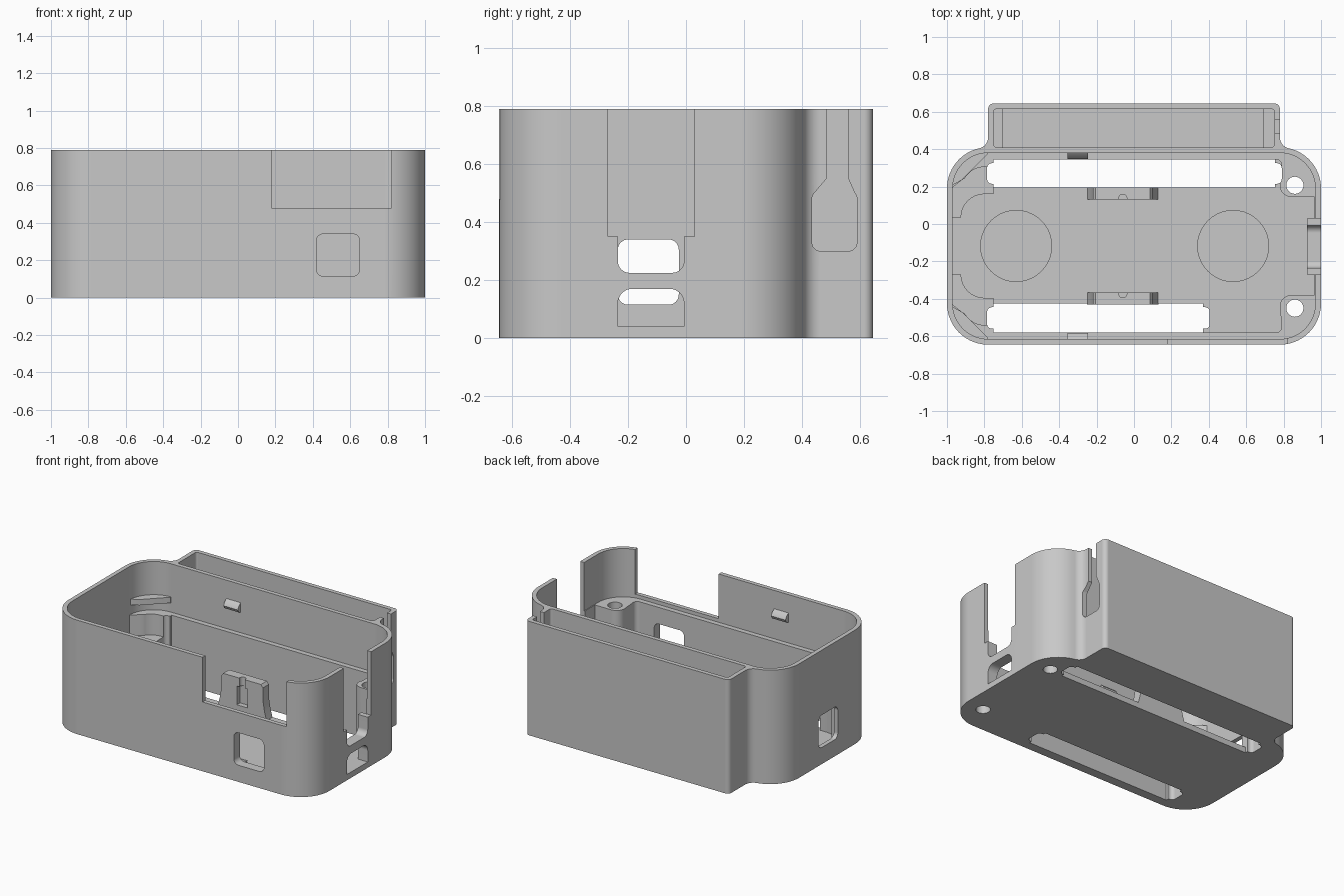
import bpy, bmesh, math
from mathutils import Vector

cube = bpy.data.objects.get("Cube")
if cube:
    bpy.data.objects.remove(cube, do_unlink=True)

GREY = (0.58, 0.58, 0.58, 1)
grey = bpy.data.materials.new("plain grey")
grey.use_nodes = True
grey.diffuse_color = GREY
grey.node_tree.nodes["Principled BSDF"].inputs["Base Color"].default_value = GREY

HEIGHT, FLOOR, LEDGE = 0.79, 0.04, 0.455
MID = -0.1175                     # front/back symmetry line of the main bay


def arc(cx, cy, r, a0, a1, n=14):
    angles = [math.radians(a0 + (a1 - a0) * i / n) for i in range(n + 1)]
    return [(cx + r * math.cos(a), cy + r * math.sin(a)) for a in angles]


def rounded(x0, x1, y0, y1, r, n=8):
    return (arc(x1 - r, y0 + r, r, -90, 0, n) + arc(x1 - r, y1 - r, r, 0, 90, n)
            + arc(x0 + r, y1 - r, r, 90, 180, n) + arc(x0 + r, y0 + r, r, 180, 270, n))


def rect(x0, x1, y0, y1):
    return [(x0, y0), (x1, y0), (x1, y1), (x0, y1)]


def flip_y(pts):
    return [(x, 2 * MID - y) for x, y in reversed(pts)]


def prism(name, pts, lo, hi, axis="z"):
    """Extrude a 2D outline along an axis."""
    place = {"z": lambda a, b, c: (a, b, c),
             "x": lambda a, b, c: (c, a, b),
             "y": lambda a, b, c: (a, c, b)}[axis]
    bm = bmesh.new()
    base = bm.faces.new([bm.verts.new(place(a, b, lo)) for a, b in pts])
    res = bmesh.ops.extrude_face_region(bm, geom=[base])
    top = [v for v in res["geom"] if isinstance(v, bmesh.types.BMVert)]
    bmesh.ops.translate(bm, verts=top, vec=Vector(place(0, 0, hi - lo)))
    bmesh.ops.remove_doubles(bm, verts=bm.verts, dist=1e-5)
    bmesh.ops.recalc_face_normals(bm, faces=bm.faces)
    mesh = bpy.data.meshes.new(name)
    bm.to_mesh(mesh)
    bm.free()
    mesh.materials.append(grey)
    obj = bpy.data.objects.new(name, mesh)
    bpy.context.collection.objects.link(obj)
    return obj


def combine(obj, tool, operation="DIFFERENCE"):
    """Apply a boolean and discard the tool."""
    tool.hide_render = True
    mod = obj.modifiers.new("cut", "BOOLEAN")
    mod.operation, mod.object, mod.solver = operation, tool, "EXACT"
    bpy.context.view_layer.objects.active = obj
    bpy.ops.object.modifier_apply(modifier=mod.name)
    bpy.data.objects.remove(tool, do_unlink=True)


def cut(obj, pts, lo, hi, axis="z"):
    combine(obj, prism("cutter", pts, lo, hi, axis))


# Outer shell: rounded body flowing into the rear compartment
half = (arc(0.78, -0.425, 0.22, -90, 0) + arc(0.78, 0.19, 0.22, 0, 77.6)
        + arc(0.84, 0.4635, 0.06, 257.6, 180) + arc(0.75, 0.615, 0.03, 0, 90, 6))
case = prism("case_body", half + [(-x, y) for x, y in reversed(half)], 0, HEIGHT)

# Main bay above the ledge
cut(case, rounded(-0.97, 0.97, -0.615, 0.38, 0.19, 14), LEDGE, 1)

# Main bay below the ledge, leaving corner posts and lower corner steps
right = ([(-0.75, 0.345)] + arc(0.76, 0.315, 0.03, 90, 0, 6)
         + arc(0.84, 0.205, 0.06, 180, 270, 8) + [(0.965, 0.145)])
high = [(-0.97, 0.195), (-0.92, 0.235)] + arc(-0.8, 0.185, 0.12, 150, 90, 8) + [(-0.75, 0.305)] + right
low = [(-0.97, 0.035)] + arc(-0.8, 0.035, 0.125, 180, 90, 8) + [(-0.75, 0.16)] + right
cut(case, high + flip_y(high), 0.31, 0.5)
cut(case, low + flip_y(low), FLOOR, 0.4)

# Rear compartment with narrower lower part
cut(case, rounded(-0.75, 0.75, 0.41, 0.615, 0.015, 4), 0.25, 1)
cut(case, rect(-0.7, 0.69, 0.41, 0.615), FLOOR, 0.3)

# Thick port pad inside the end wall
combine(case, prism("pad", rect(0.925, 0.985, -0.27, 0.03), 0.02, 0.35), "UNION")

# Long floor slots with stepped, rounded ends
for x_end, y0, y1 in ((0.79, 0.195, 0.345), (0.405, -0.58, -0.425)):
    cut(case, rect(-0.75, x_end - 0.035, y0, y1), -0.1, 0.3)
    cut(case, rounded(-0.785, x_end, y0 + 0.02, y1 - 0.02, 0.025), -0.1, 0.5)

# Floor recesses and screw holes
for x in (-0.63, 0.53):
    cut(case, arc(x, MID, 0.19, 0, 360, 40), 0.025, 0.1)
for y in (0.207, -0.45):
    cut(case, arc(0.86, y, 0.046, 0, 360, 24), -0.1, 0.6)

# Front notch and square window
cut(case, rect(0.18, 0.82, 0.48, 1), -0.8, -0.5, "y")
cut(case, rounded(0.42, 0.65, 0.115, 0.34, 0.035), -0.8, -0.5, "y")

# Window in the opposite end wall
cut(case, rounded(-0.235, -0.025, 0.115, 0.34, 0.035), -1.1, -0.9, "x")

# End wall slot and the two ports below it
cut(case, rect(-0.27, 0.03, 0.35, 1), 0.88, 1.1, "x")
cut(case, rounded(-0.235, -0.007, 0.225, 0.45, 0.04), 0.88, 1.1, "x")
port = [(-0.235, FLOOR), (-0.007, FLOOR)] + arc(-0.057, 0.12, 0.05, 0, 90, 8) + arc(-0.185, 0.12, 0.05, 90, 180, 8)
cut(case, port, 0.88, 1.1, "x")

# Keyhole slot in the rear compartment end
key = (arc(0.465, 0.33, 0.03, 180, 270, 6) + arc(0.56, 0.33, 0.03, 270, 360, 6)
       + arc(0.56, 0.48, 0.03, 0, 40, 4) + [(0.56, 0.55), (0.56, 1), (0.485, 1), (0.485, 0.55)]
       + arc(0.465, 0.48, 0.03, 140, 180, 4))
cut(case, key, 0.72, 0.85, "x")

parts = [case]
for side in ("back", "front"):
    sign = 1 if side == "back" else -1

    def place(pts):
        return pts if sign > 0 else flip_y(pts)

    def span(a, b):
        return (a, b) if sign > 0 else (2 * MID - b, 2 * MID - a)

    # Flared bracket with a nut slot and a screw bore
    profile = [(-0.25, 0.03), (0.13, 0.03), (0.112, 0.1), (0.1, 0.17), (0.1, 0.26), (0.085, 0.28),
               (-0.205, 0.28), (-0.22, 0.26), (-0.22, 0.17), (-0.232, 0.1)]
    bracket = prism(side + "_bracket", profile, *span(0.13, 0.195), "y")
    cut(bracket, rect(-0.1, -0.02, 0.09, 0.22), *span(0.1, 0.165), "y")
    cut(bracket, place(arc(-0.06, 0.137, 0.022, 0, 360, 20)), 0.15, 0.4)

    # Wedge shaped snap clip on the wall, mirrored in depth only
    wedge = [(0.275, -0.035), (0.275, 0.035), (0.25, 0.015), (0.24, -0.005), (0.25, -0.025)]
    y_mid = (0.38 - 0.615) / 2
    clip = prism(side + "_clip", [(y_mid + sign * (d + 0.225), 0.63 + z) for d, z in wedge], -0.355, -0.245, "x")

    # Triangular corner tab above the ledge
    tab = prism(side + "_corner_tab",
                place([(-0.975, 0.205), (-0.92, 0.235), (-0.78, 0.375)] + arc(-0.78, 0.19, 0.2, 90, 175)),
                0.52, 0.56)
    parts += [bracket, clip, tab]

# Smooth curved walls, keep edges sharp and flat walls even
bpy.ops.object.select_all(action="DESELECT")
for obj in parts:
    obj.select_set(True)
bpy.context.view_layer.objects.active = case
bpy.ops.object.shade_smooth_by_angle(angle=math.radians(30))
case.modifiers.new("even_normals", "WEIGHTED_NORMAL").keep_sharp = True
